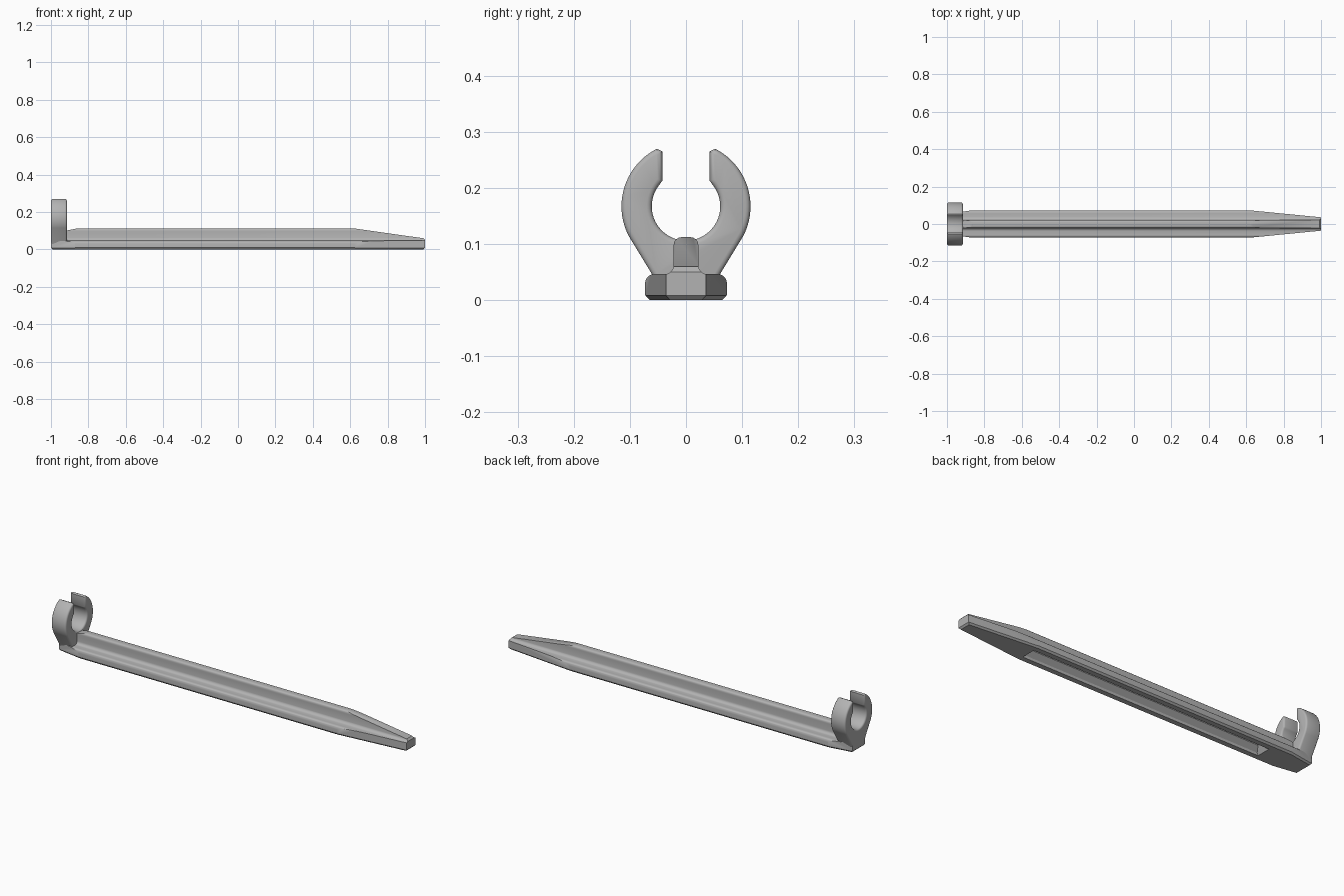
import bpy, bmesh, math
from mathutils import Vector

if "Cube" in bpy.data.objects:
    bpy.data.objects.remove(bpy.data.objects["Cube"], do_unlink=True)

grey = bpy.data.materials.new("mid grey")
grey.use_nodes = True
COLOR = (0.45, 0.45, 0.45, 1)
grey.diffuse_color = COLOR
grey.node_tree.nodes["Principled BSDF"].inputs["Base Color"].default_value = COLOR


def arc(cy, cz, r, start, end, steps):
    """Points on a circle in the y-z plane, angles in degrees."""
    angles = [math.radians(start + (end - start) * i / steps) for i in range(steps + 1)]
    return [(cy + r * math.cos(a), cz + r * math.sin(a)) for a in angles]


def prism(half, x0, x1):
    """Mirror a half outline across y = 0 and extrude it along x."""
    outline = half + [(-y, z) for y, z in reversed(half) if y > 1e-5]
    bm = bmesh.new()
    face = bm.faces.new([bm.verts.new((x0, y, z)) for y, z in outline])
    geo = bmesh.ops.extrude_face_region(bm, geom=[face])["geom"]
    verts = [g for g in geo if isinstance(g, bmesh.types.BMVert)]
    bmesh.ops.translate(bm, verts=verts, vec=(x1 - x0, 0, 0))
    bmesh.ops.recalc_face_normals(bm, faces=bm.faces[:])
    return bm


def slice_off(bm, point, normal):
    """Cut away everything beyond a plane and close the cut."""
    cut = bmesh.ops.bisect_plane(bm, geom=bm.verts[:] + bm.edges[:] + bm.faces[:],
                                 plane_co=point, plane_no=Vector(normal).normalized(),
                                 clear_outer=True)["geom_cut"]
    edges = [e for e in cut if isinstance(e, bmesh.types.BMEdge) and e.is_boundary]
    if edges:
        bmesh.ops.edgeloop_fill(bm, edges=edges)


def make(name, bm):
    bmesh.ops.recalc_face_normals(bm, faces=bm.faces[:])
    mesh = bpy.data.meshes.new(name)
    bm.to_mesh(mesh)
    bm.free()
    mesh.materials.append(grey)
    obj = bpy.data.objects.new(name, mesh)
    bpy.context.collection.objects.link(obj)
    return obj


def activate(obj):
    bpy.ops.object.select_all(action="DESELECT")
    obj.select_set(True)
    bpy.context.view_layer.objects.active = obj


# Stake: wide flange with a filleted central ridge
half = [(0.065, 0), (0.073, 0.009)]
half += arc(0.057, 0.030, 0.016, 0, 90, 5)
half += arc(0.038, 0.062, 0.016, 270, 180, 5)
half += arc(0.008, 0.098, 0.014, 0, 90, 5)
bar = prism(half, -0.999, 1)

# Sloping ridge ends and rounded tip
slice_off(bar, (0.62, 0, 0.112), (0.054, 0, 0.38))
slice_off(bar, (-0.86, 0, 0.112), (-0.012, 0, 0.06))
slice_off(bar, (0.99, 0, 0.06), (1, 0, 1))
# Narrowing flange ends with their lower chamfers
for side in (1, -1):
    for x, slope in ((0.62, 0.098), (-0.87, -0.16)):
        slice_off(bar, (x, side * 0.073, 0), (slope, side, 0))
        slice_off(bar, (x, side * 0.065, 0), (slope, side, -1))
for end in (1, -1):
    slice_off(bar, (end * 0.992, 0, 0), (end, 0, -1))
stake = make("stake", bar)

# Hollow channel along the underside
channel = prism([(0.040, -0.01), (0.036, 0.012), (0.013, 0.035), (0.010, 0.08)], -0.76, 0.62)
slice_off(channel, (0.62, 0, 0), (1, 0, 0.6))
slice_off(channel, (-0.76, 0, 0), (-1, 0, 0.6))
cutter = make("channel_cutter", channel)
cutter.hide_render = True
activate(stake)
mod = stake.modifiers.new("channel", "BOOLEAN")
mod.operation = "DIFFERENCE"
mod.solver = "EXACT"
mod.object = cutter
bpy.ops.object.modifier_apply(modifier=mod.name)
bpy.data.objects.remove(cutter, do_unlink=True)
bpy.ops.object.shade_smooth_by_angle(angle=math.radians(32))

# Open ring clip standing on the end of the stake
half = [(0.047, 0.01), (0.060, 0.045)]
half += arc(0, 0.167, 0.115, -27, 63, 20)
half += [(0.042, 0.265), (0.042, 0.213)]
half += arc(0, 0.167, 0.061, 40, -90, 24)
clip = make("ring_clip", prism(half, -1, -0.915))
activate(clip)
bevel = clip.modifiers.new("soft_rims", "BEVEL")
bevel.width = 0.009
bevel.segments = 3
bevel.limit_method = "ANGLE"
bevel.angle_limit = math.radians(75)
bevel.use_clamp_overlap = False
bpy.ops.object.modifier_apply(modifier=bevel.name)
bpy.ops.object.shade_smooth_by_angle(angle=math.radians(35))
